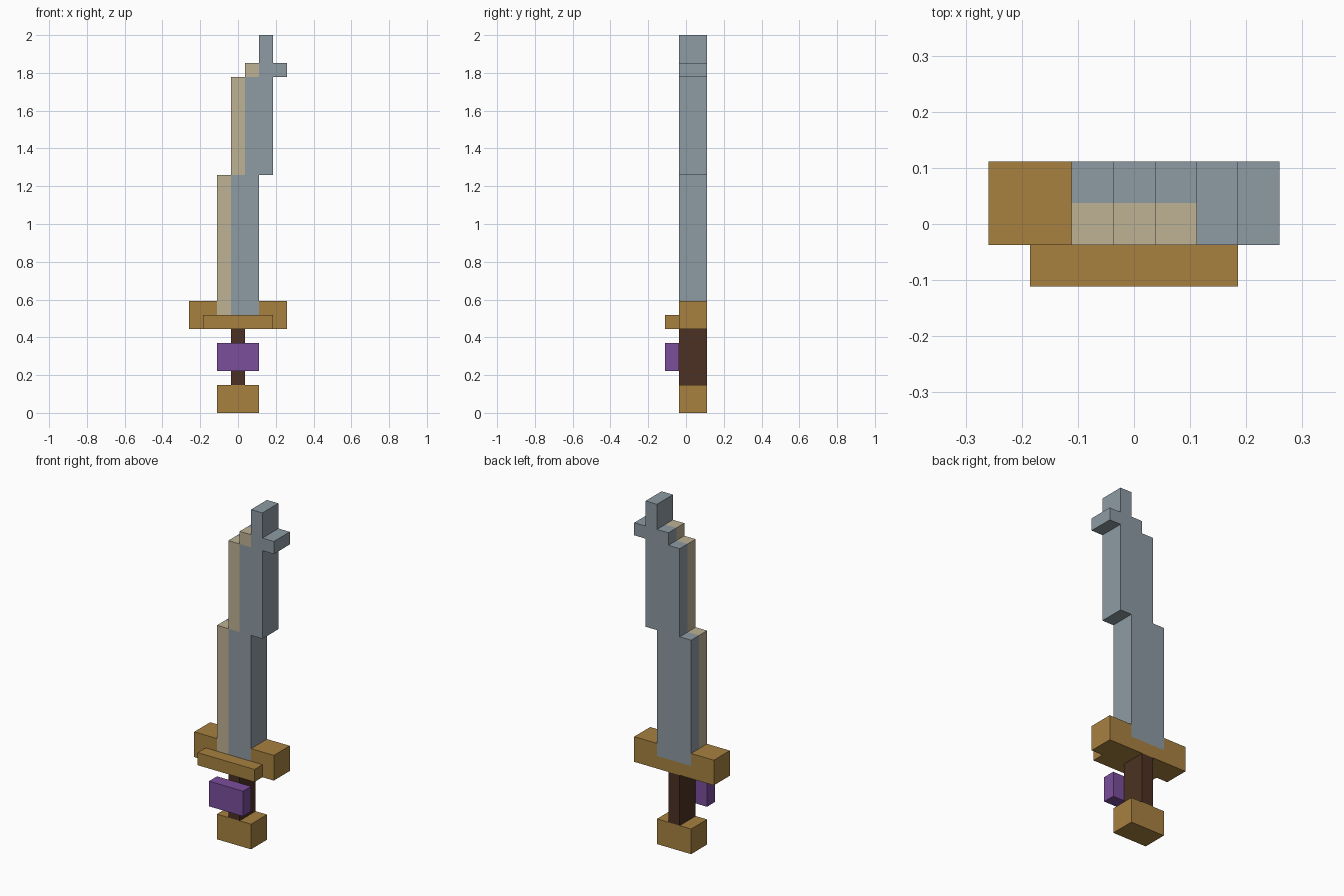
import bpy
import bmesh
from mathutils import Vector

U = 2 / 27  # one grid step: the sword is 27 steps tall

cube = bpy.data.objects.get("Cube")
if cube:
    bpy.data.objects.remove(cube, do_unlink=True)


def material(name, rgb):
    """Flat material from 0-255 display values, converted to linear."""
    lin = [((c / 255 + 0.055) / 1.055) ** 2.4 for c in rgb]
    mat = bpy.data.materials.new(name)
    mat.use_nodes = True
    mat.diffuse_color = (*lin, 1)
    bsdf = next(n for n in mat.node_tree.nodes if n.type == 'BSDF_PRINCIPLED')
    bsdf.inputs["Base Color"].default_value = (*lin, 1)
    bsdf.inputs["Roughness"].default_value = 0.8
    return mat


steel = material("steel", (141, 155, 164))
pale_edge = material("pale edge", (190, 178, 148))
gold = material("gold", (167, 129, 64))
dark_wood = material("dark wood", (76, 49, 35))
purple = material("purple", (123, 78, 156))


def slab(name, outline, y0, y1, mat):
    """Extrude an (x, z) outline, given in grid steps, from y0 to y1."""
    bm = bmesh.new()
    face = bm.faces.new([bm.verts.new((x * U, y0 * U, z * U)) for x, z in outline])
    ext = bmesh.ops.extrude_face_region(bm, geom=[face])
    verts = [g for g in ext["geom"] if isinstance(g, bmesh.types.BMVert)]
    bmesh.ops.translate(bm, verts=verts, vec=Vector((0, (y1 - y0) * U, 0)))
    bmesh.ops.recalc_face_normals(bm, faces=bm.faces[:])
    mesh = bpy.data.meshes.new(name)
    bm.to_mesh(mesh)
    bm.free()
    mesh.materials.append(mat)
    obj = bpy.data.objects.new(name, mesh)
    bpy.context.collection.objects.link(obj)
    return obj


def block(name, half_width, z0, z1, y0, y1, mat):
    """Box centred on x = 0."""
    w = half_width
    return slab(name, [(-w, z0), (w, z0), (w, z1), (-w, z1)], y0, y1, mat)


BACK, MID, FRONT, PROUD = 1.5, 0.5, -0.5, -1.5  # depth layers

# Handle
block("pommel", 1.5, 0, 2, FRONT, BACK, gold)
block("grip", 0.5, 2, 6, FRONT, BACK, dark_wood)
block("grip_gem", 1.5, 3, 5, PROUD, FRONT, purple)

# Guard with a slot that holds the foot of the blade
slab("guard", [(-3.5, 6), (3.5, 6), (3.5, 8), (1.5, 8), (1.5, 7),
               (-1.5, 7), (-1.5, 8), (-3.5, 8)], FRONT, BACK, gold)
block("guard_front_bar", 2.5, 6, 7, PROUD, FRONT, gold)

# Blade: the spine side and barbed tip are shared by both layers
spine = [(1.5, 7), (1.5, 17), (2.5, 17), (2.5, 24), (3.5, 24), (3.5, 25),
         (2.5, 25), (2.5, 27), (1.5, 27)]
back_steps = [(1.5, 25), (0.5, 25), (0.5, 24), (-0.5, 24), (-0.5, 17),
              (-1.5, 17), (-1.5, 7)]
front_steps = [(1.5, 24), (0.5, 24), (0.5, 17), (-0.5, 17), (-0.5, 7)]
slab("blade_back", spine + back_steps, MID, BACK, steel)
slab("blade_front", spine + front_steps, FRONT, MID, steel)

# Stepped cutting edge along the front layer
slab("cutting_edge", back_steps + front_steps[::-1], FRONT, MID, pale_edge)
